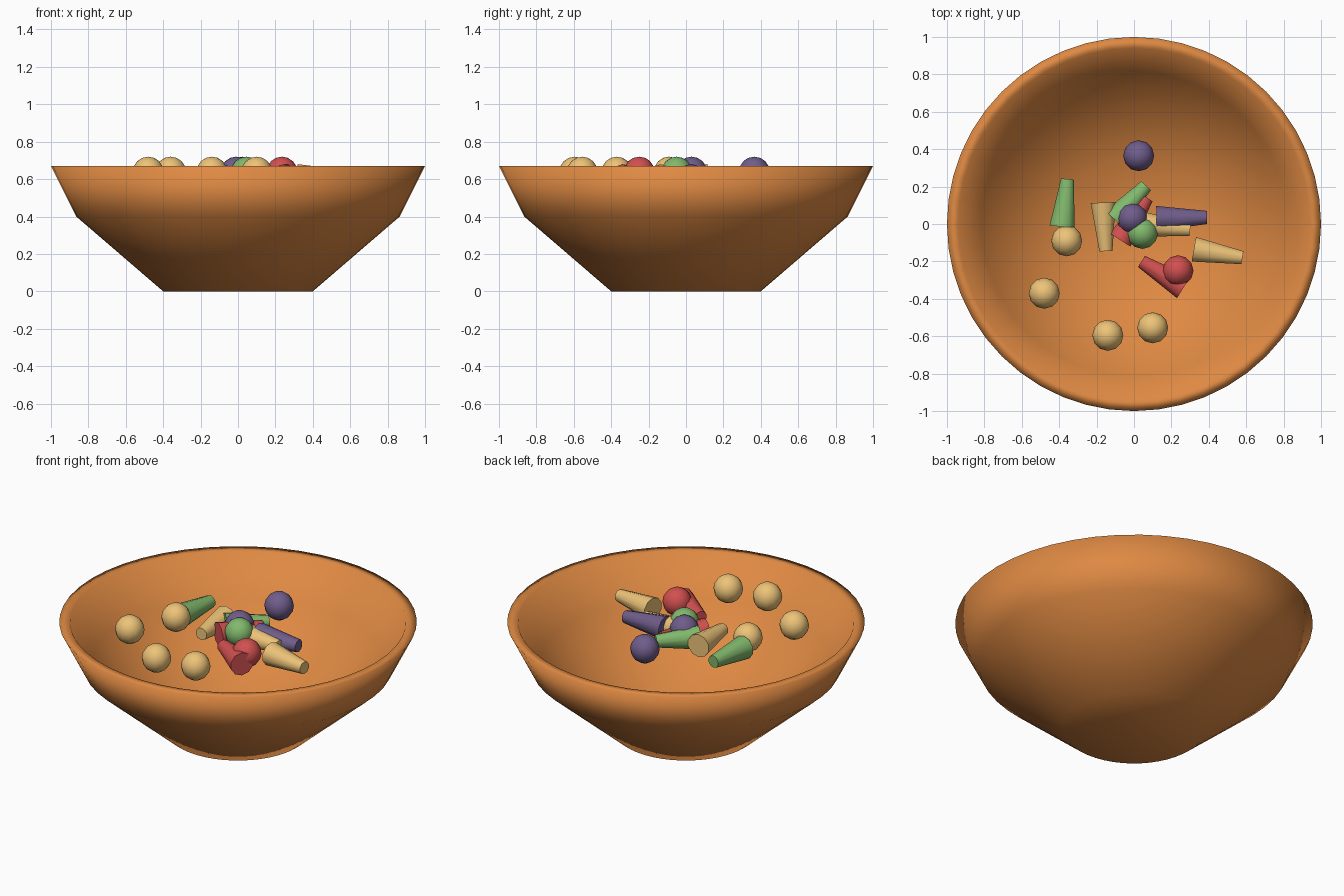
import bpy, bmesh, math
from mathutils import Vector, Matrix

if "Cube" in bpy.data.objects:
    bpy.data.objects.remove(bpy.data.objects["Cube"])


def material(name, rgb):
    m = bpy.data.materials.new(name)
    m.diffuse_color = (*rgb, 1)
    m.use_nodes = True
    m.node_tree.nodes["Principled BSDF"].inputs["Base Color"].default_value = m.diffuse_color
    return m


ORANGE = material("bowl_orange", (0.73, 0.25, 0.055))
MATS = {
    "yellow": material("yellow", (0.85, 0.55, 0.19)),
    "green": material("green", (0.22, 0.48, 0.15)),
    "red": material("red", (0.64, 0.08, 0.08)),
    "purple": material("purple", (0.16, 0.11, 0.26)),
}


def finish(bm, name, mat):
    bmesh.ops.recalc_face_normals(bm, faces=bm.faces)
    me = bpy.data.meshes.new(name)
    bm.to_mesh(me)
    bm.free()
    me.materials.append(mat)
    ob = bpy.data.objects.new(name, me)
    bpy.context.collection.objects.link(ob)
    return ob


def smooth(ob, angle):
    bpy.ops.object.select_all(action='DESELECT')
    ob.select_set(True)
    bpy.context.view_layer.objects.active = ob
    bpy.ops.object.shade_smooth_by_angle(angle=math.radians(angle))


# bowl: closed wall profile turned round z, fully smooth
PROFILE = [(0, 0), (0.4, 0), (0.865, 0.4), (1, 0.67),
           (0.94, 0.67), (0.815, 0.435), (0.375, 0.06), (0, 0.06)]
bm = bmesh.new()
verts = [bm.verts.new((r, 0, z)) for r, z in PROFILE]
edges = [bm.edges.new(p) for p in zip(verts, verts[1:])]
bmesh.ops.spin(bm, geom=verts + edges, cent=(0, 0, 0), axis=(0, 0, 1),
               angle=math.tau, steps=48, use_duplicate=False)
bmesh.ops.remove_doubles(bm, verts=bm.verts, dist=1e-4)
bowl = finish(bm, "bowl", ORANGE)
for p in bowl.data.polygons:
    p.use_smooth = True

# round candies: colour, x, y, all floating at the same height
BALLS = [("yellow", -0.36, -0.09), ("yellow", -0.48, -0.37),
         ("yellow", -0.14, -0.595), ("yellow", 0.10, -0.555),
         ("purple", 0.025, 0.365), ("purple", -0.01, 0.03),
         ("green", 0.045, -0.05), ("red", 0.235, -0.25)]
for i, (col, x, y) in enumerate(BALLS):
    bm = bmesh.new()
    bmesh.ops.create_uvsphere(bm, u_segments=12, v_segments=8, radius=0.083,
                              matrix=Matrix.Translation((x, y, 0.637)))
    smooth(finish(bm, f"round_candy_{i + 1}", MATS[col]), 60)

# tapered candies: colour, centre of wide end, centre of narrow end
CONES = [("green", (-0.385, -0.015), (-0.355, 0.24), 0.61),
         ("yellow", (-0.165, 0.115), (-0.15, -0.145), 0.61),
         ("yellow", (0.32, -0.135), (0.58, -0.18), 0.61),
         ("purple", (0.12, 0.03), (0.39, 0.035), 0.612),
         ("red", (0.265, -0.34), (0.04, -0.2), 0.61),
         ("yellow", (0.04, 0.0), (0.30, -0.03), 0.608),
         ("red", (-0.075, -0.085), (0.07, 0.14), 0.606),
         ("green", (-0.105, 0.025), (0.065, 0.205), 0.612)]
for i, (col, wide, narrow, z) in enumerate(CONES):
    a, b = Vector((*wide, z)), Vector((*narrow, z))
    turn = (b - a).to_track_quat('Z', 'Y').to_matrix().to_4x4()
    bm = bmesh.new()
    bmesh.ops.create_cone(bm, cap_ends=True, segments=10, radius1=0.07,
                          radius2=0.037, depth=(b - a).length,
                          matrix=Matrix.Translation((a + b) / 2) @ turn)
    smooth(finish(bm, f"tapered_candy_{i + 1}", MATS[col]), 50)
